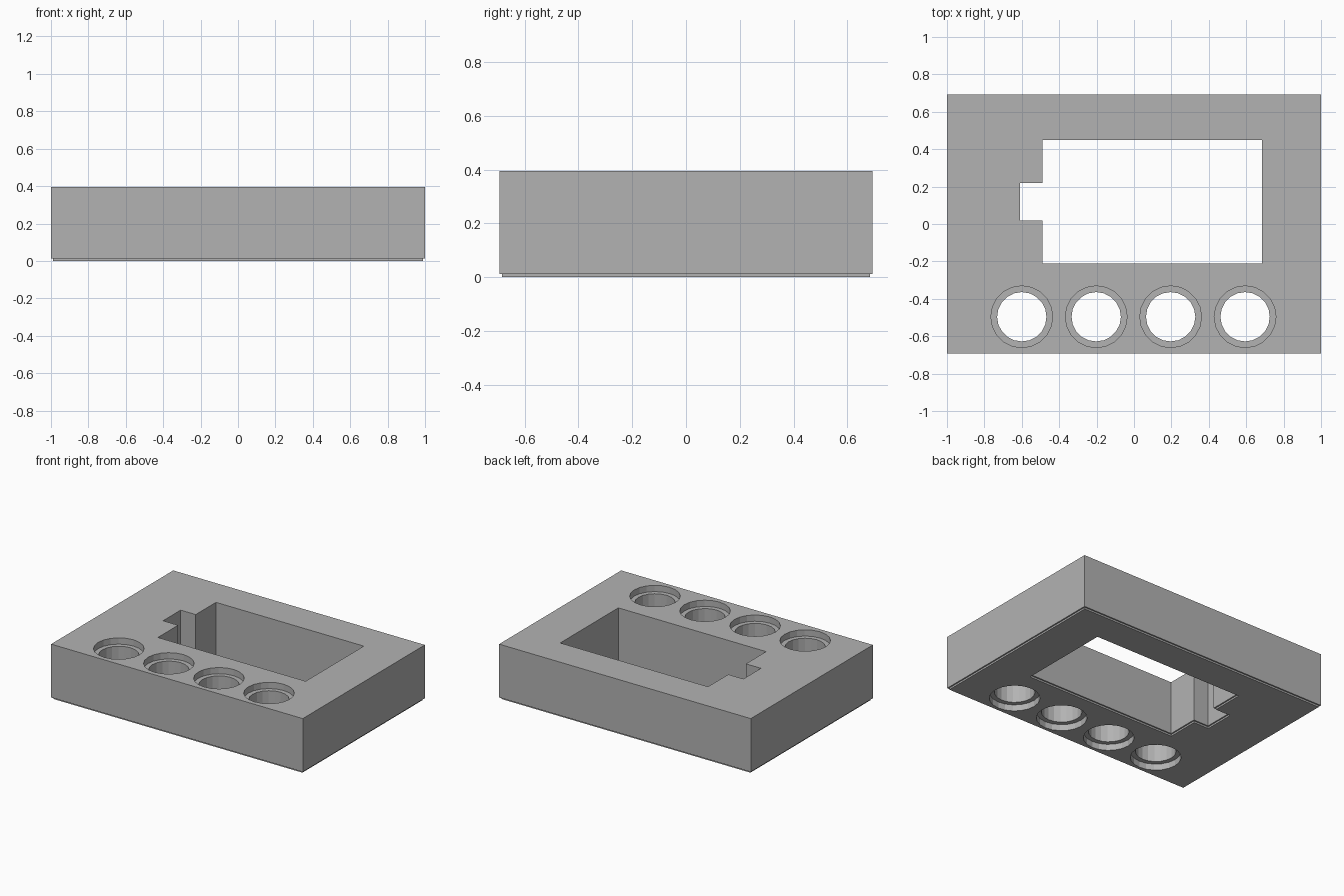
import bpy
import bmesh
from math import cos, sin, pi

if "Cube" in bpy.data.objects:
    bpy.data.objects.remove(bpy.data.objects["Cube"], do_unlink=True)

W, D, H = 1.0, 0.693, 0.395     # half width, half depth, height
STEP, INSET = 0.012, 0.01       # relief around the underside

grey = bpy.data.materials.new("plain grey")
grey.use_nodes = True
colour = (0.45, 0.45, 0.45, 1)
grey.diffuse_color = colour
grey.node_tree.nodes["Principled BSDF"].inputs["Base Color"].default_value = colour


def rectangle(x0, x1, y0, y1):
    return [(x0, y0), (x1, y0), (x1, y1), (x0, y1)]


def circle(x, y, r, sides=20):
    return [(x + r * cos(2 * pi * i / sides), y + r * sin(2 * pi * i / sides))
            for i in range(sides)]


def stack(name, sections):
    """Solid through matching (outline, z) sections, from bottom to top."""
    bm = bmesh.new()
    rings = [[bm.verts.new((x, y, z)) for x, y in outline] for outline, z in sections]
    bm.faces.new(rings[0][::-1])
    bm.faces.new(rings[-1])
    for low, high in zip(rings, rings[1:]):
        for i in range(len(low)):
            j = (i + 1) % len(low)
            bm.faces.new((low[i], low[j], high[j], high[i]))
    bmesh.ops.recalc_face_normals(bm, faces=bm.faces)
    mesh = bpy.data.meshes.new(name)
    bm.to_mesh(mesh)
    bm.free()
    mesh.materials.append(grey)
    obj = bpy.data.objects.new(name, mesh)
    bpy.context.collection.objects.link(obj)
    return obj


def window(g):
    """Rectangular opening with a side notch, grown outward by g."""
    x0, x1, y0, y1 = -0.49 - g, 0.685 + g, -0.21 - g, 0.45 + g
    notch, n0, n1 = -0.61 - g, 0.02 - g, 0.22 + g
    return [(x0, y0), (x1, y0), (x1, y1), (x0, y1),
            (x0, n1), (notch, n1), (notch, n0), (x0, n0)]


# Block with a slightly inset foot
foot = rectangle(-W + INSET, W - INSET, -D + INSET, D - INSET)
outer = rectangle(-W, W, -D, D)
block = stack("block", [(foot, 0), (foot, STEP), (outer, STEP), (outer, H)])

# Window cutter, wider at the foot
cutters = [stack("window_cutter", [(window(INSET), -0.1), (window(INSET), STEP),
                                   (window(0), STEP), (window(0), H + 0.1)])]

# Row of four through holes, counterbored at both ends
BORE, RIM, SINK = 0.132, 0.165, 0.045
for i in range(4):
    x, y = -0.6 + 0.398 * i, -0.496
    wide, narrow = circle(x, y, RIM), circle(x, y, BORE)
    cutters.append(stack("hole_cutter", [
        (wide, -0.1), (wide, SINK), (narrow, SINK),
        (narrow, H - SINK), (wide, H - SINK), (wide, H + 0.1)]))

# Cut the openings and keep only the finished block
for cutter in cutters:
    cutter.hide_render = True
    cut = block.modifiers.new("cut", "BOOLEAN")
    cut.operation = "DIFFERENCE"
    cut.solver = "EXACT"
    cut.object = cutter
graph = bpy.context.evaluated_depsgraph_get()
finished = bpy.data.meshes.new_from_object(block.evaluated_get(graph))
block.modifiers.clear()
block.data = finished
for cutter in cutters:
    bpy.data.objects.remove(cutter, do_unlink=True)
